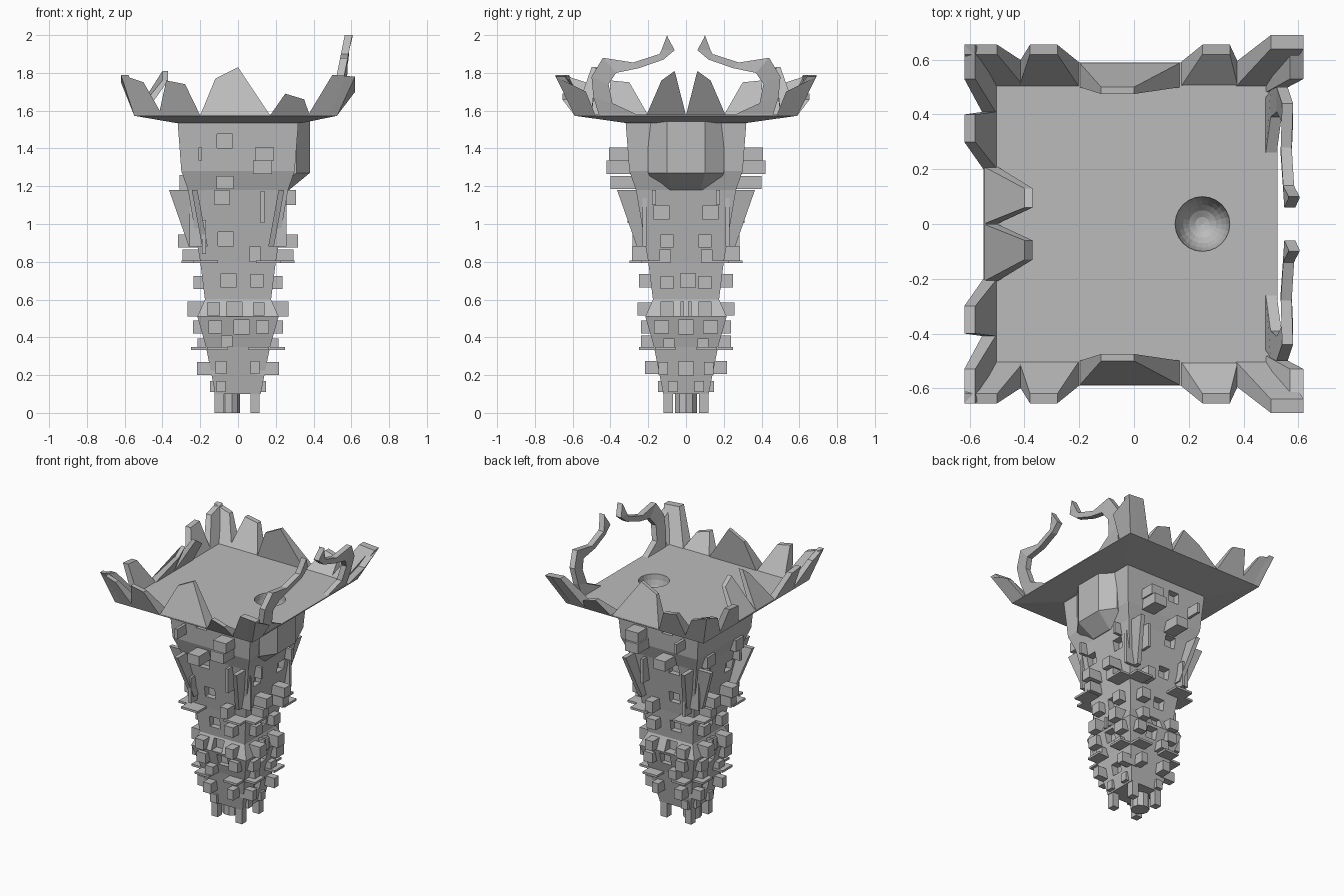
import bpy, bmesh, math
from mathutils import Vector

if "Cube" in bpy.data.objects:
    bpy.data.objects.remove(bpy.data.objects["Cube"], do_unlink=True)

stone = bpy.data.materials.new("stone_grey")
stone.use_nodes = True
stone.diffuse_color = (.5, .5, .5, 1)
stone.node_tree.nodes["Principled BSDF"].inputs["Base Color"].default_value = (.5, .5, .5, 1)


def add_object(name, bm):
    bmesh.ops.recalc_face_normals(bm, faces=bm.faces)
    mesh = bpy.data.meshes.new(name)
    bm.to_mesh(mesh)
    bm.free()
    mesh.materials.append(stone)
    obj = bpy.data.objects.new(name, mesh)
    bpy.context.collection.objects.link(obj)
    return obj


def loft(bm, rings):
    """Skin a closed solid through rings of equal point count."""
    loops = [[bm.verts.new(p) for p in ring] for ring in rings]
    for low, high in zip(loops, loops[1:]):
        for i in range(len(low)):
            j = (i + 1) % len(low)
            bm.faces.new((low[i], low[j], high[j], high[i]))
    bm.faces.new(loops[0][::-1])
    bm.faces.new(loops[-1])


def solid(name, rings):
    bm = bmesh.new()
    loft(bm, rings)
    return add_object(name, bm)


def rect(x0, x1, y0, y1, z):
    return [(x0, y0, z), (x1, y0, z), (x1, y1, z), (x0, y1, z)]


def place(side, u, out, z):
    """Map along-wall and outward distances to one of the four sides."""
    return {"front": (u, -out, z), "back": (u, out, z),
            "left": (out, u, z), "right": (-out, u, z)}[side]


def cut(target, cutter):
    mod = target.modifiers.new("cut", "BOOLEAN")
    mod.operation = "DIFFERENCE"
    mod.solver = "EXACT"
    mod.object = cutter
    cutter.hide_render = True
    cutter.hide_viewport = True
    cutter.display_type = "WIRE"


# Tapering square shaft with a waist and a bulge
PROFILE = [(.1, .12), (.35, .17), (.51, .215), (.6, .175),
           (.8, .2), (1.18, .265), (1.28, .3), (1.545, .32)]


def wall(z):
    for (z0, w0), (z1, w1) in zip(PROFILE, PROFILE[1:]):
        if z <= z1:
            return w0 + (w1 - w0) * (z - z0) / (z1 - z0)
    return PROFILE[-1][1]


shaft = solid("shaft", [rect(-w, w, -w, w, z) for z, w in PROFILE])

# Chamfered bay high on one side, tapering in underneath
bay_rings = []
for z, reach, spread in ((1.18, .27, .16), (1.27, .38, .2), (1.545, .38, .2)):
    bay_rings.append([(.2, -spread, z), (reach - .07, -spread, z), (reach, -spread / 2, z),
                      (reach, spread / 2, z), (reach - .07, spread, z), (.2, spread, z)])
bay = solid("bay", bay_rings)

# Deck with sloping underside
deck = solid("deck", [rect(-.33, .34, -.32, .32, 1.535),
                      rect(-.55, .525, -.59, .59, 1.573),
                      rect(-.55, .525, -.59, .59, 1.58)])

# Round bowl sunk in the deck
bm = bmesh.new()
bmesh.ops.create_uvsphere(bm, u_segments=24, v_segments=12, radius=.1)
bmesh.ops.scale(bm, vec=(1, 1, 1.5), verts=bm.verts)
bmesh.ops.translate(bm, vec=(.25, 0, 1.58), verts=bm.verts)
bowl_cutter = add_object("bowl_cutter", bm)

# Wall fittings: along-wall centre, height, width, tall, outward depth
FACE_BLOCKS = [(.14, 1.37, .1, .07, .1), (.13, 1.3, .1, .07, .12), (-.07, 1.22, .09, .07, .12),
               (-.2, 1.37, .02, .07, .1), (.13, 1.09, .02, .17, .06), (-.18, .93, .02, .18, .06),
               (.09, .84, .06, .08, .08), (.1, .7, .07, .07, .06), (-.13, .55, .07, .07, .05),
               (.11, .55, .06, .07, .06), (-.12, .455, .07, .07, .04), (.13, .455, .07, .07, .04),
               (-.06, .38, .06, .06, .06), (-.09, .24, .06, .07, .07), (.09, .24, .05, .07, .07),
               (-.09, .14, .05, .06, .02)]
SIDE_BLOCKS = [(.17, 1.14, .02, .08, .05), (.22, 1.02, .02, .28, .02), (.1, .91, .07, .07, .1),
               (.11, .83, .06, .07, .09), (.1, .69, .07, .07, .05), (.1, .55, .07, .08, .07),
               (.02, .55, .02, .08, .03), (.13, .455, .08, .07, .04), (.09, .37, .06, .05, .04),
               (.12, .235, .05, .07, .07), (.07, .14, .05, .06, .02)]
WINDOWS = {"front": [(-.07, 1.44), (-.085, 1.14), (-.065, .92), (-.05, .7), (-.02, .55), (.02, .455)],
           "left": [(.13, 1.06), (-.13, 1.06), (.01, .7), (0, .455), (0, .235)]}
WINDOWS["back"], WINDOWS["right"] = WINDOWS["front"], WINDOWS["left"]


def block(bm, side, u, z, width, tall, inner, outer):
    loft(bm, [[place(side, u + a * width / 2, r, z + h * tall / 2)
               for a, r in ((-1, inner), (1, inner), (1, outer), (-1, outer))]
              for h in (-1, 1)])


window_bm = bmesh.new()
for side in ("front", "back", "left", "right"):
    blocks = list(FACE_BLOCKS)
    if side in ("left", "right"):
        blocks = SIDE_BLOCKS + [(-u, *rest) for u, *rest in SIDE_BLOCKS]
    # Thin ledges near two floor heights
    for u, z, width in ((-.17, .8, .13), (.16, .8, .13), (-.11, .34, .11), (.11, .34, .11)):
        blocks = blocks + [(u, z, width, .015, .1 if z > .5 else .08)]
    bm = bmesh.new()
    for u, z, width, tall, depth in blocks:
        block(bm, side, u, z, width, tall, wall(z) - .05, wall(z) + depth)
    # Extra box next to the bay on the plain upper side
    if side == "right":
        for u in (-.16, .16):
            block(bm, side, u, 1.22, .09, .08, .2, .31)
    # Leaning fins at the shaft corners
    for sign in (-1, 1):
        if side != "left":
            loft(bm, [[place(side, sign * a, r, z) for a, r in
                       ((w - .05, w - .03), (w - .02, w - .03), (w - .02, w + reach), (w - .05, w + reach))]
                      for z, w, reach in ((.88, .21, .05), (1.18, .265, .1))])
    add_object(side + "_wall_blocks", bm)
    for u, z in WINDOWS[side]:
        block(window_bm, side, u, z, .08, .075, wall(z) - .045, wall(z) + .06)
window_cutter = add_object("window_cutter", window_bm)

cut(shaft, window_cutter)
for part in (shaft, bay, deck):
    cut(part, bowl_cutter)

# Crown spikes: base span, tip span, tip heights, then inner and outer reach of base and tip
FRONT_SPIKES = [(-.2, .17, -.12, 0, 1.77, 1.83, .5, .59, .475, .5),
                (-.42, -.2, -.38, -.28, 1.76, 1.74, .5, .59, .62, .655),
                (-.55, -.4, -.62, -.5, 1.79, 1.75, .5, .59, .62, .655),
                (.17, .38, .25, .35, 1.69, 1.66, .5, .59, .62, .655),
                (.37, .525, .5, .62, 1.79, 1.78, .5, .59, .64, .69)]
RIGHT_SPIKES = [(0, .21, .06, .13, 1.81, 1.76, .5, .55, .37, .4),
                (.2, .41, .3, .4, 1.75, 1.76, .5, .55, .58, .62),
                (.4, .59, .53, .655, 1.75, 1.79, .5, .55, .58, .62)]
LEFT_SPIKES = [(.48, .59, .53, .69, 1.7, 1.78, .48, .525, .57, .62)]


def spike(bm, side, mirror, b0, b1, t0, t1, z0, z1, base_in, base_out, tip_in, tip_out):
    base = [(b0, base_in, 1.575), (b1, base_in, 1.575), (b1, base_out, 1.575), (b0, base_out, 1.575)]
    tip = [(t0, tip_in, z0), (t1, tip_in, z1), (t1, tip_out, z1), (t0, tip_out, z0)]
    loft(bm, [[place(side, mirror * u, out, z) for u, out, z in ring] for ring in (base, tip)])


for side, spikes, mirrors in (("front", FRONT_SPIKES, [1]), ("back", FRONT_SPIKES, [1]),
                              ("right", RIGHT_SPIKES, [1, -1]), ("left", LEFT_SPIKES, [1, -1])):
    bm = bmesh.new()
    for row in spikes:
        for mirror in mirrors:
            spike(bm, side, mirror, *row)
    add_object(side + "_crown_spikes", bm)

# Pair of curling tendrils: outer edge point, inner edge point
TENDRIL = [((.46, 1.575), (.25, 1.575)), ((.49, 1.67), (.39, 1.64)), ((.5, 1.78), (.41, 1.74)),
           ((.44, 1.88), (.37, 1.8)), ((.28, 1.855), (.25, 1.825)), ((.14, 1.9), (.12, 1.87)),
           ((.13, 1.92), (.06, 1.92)), ((.1, 2.0), (.095, 1.985))]
for name, sign in (("back_tendril", 1), ("front_tendril", -1)):
    rings = []
    for outer, inner in TENDRIL:
        x = .5 + (outer[1] - 1.575) * .2
        rings.append([(x - .02, sign * outer[0], outer[1]), (x + .02, sign * outer[0], outer[1]),
                      (x + .02, sign * inner[0], inner[1]), (x - .02, sign * inner[0], inner[1])])
    solid(name, rings)

# Hanging pipe and corner posts under the shaft
solid("bottom_pipe", [[Vector((.06 * math.cos(a) - .05, .06 * math.sin(a), z))
                       for a in (math.tau * i / 10 for i in range(10))] for z in (0, .15)])
for x, x_name in ((-.1, "right"), (.09, "left")):
    for y, y_name in ((-.095, "front"), (.095, "back")):
        solid(y_name + "_" + x_name + "_post",
              [rect(x - .025, x + .025, y - .025, y + .025, z) for z in (0, .15)])
